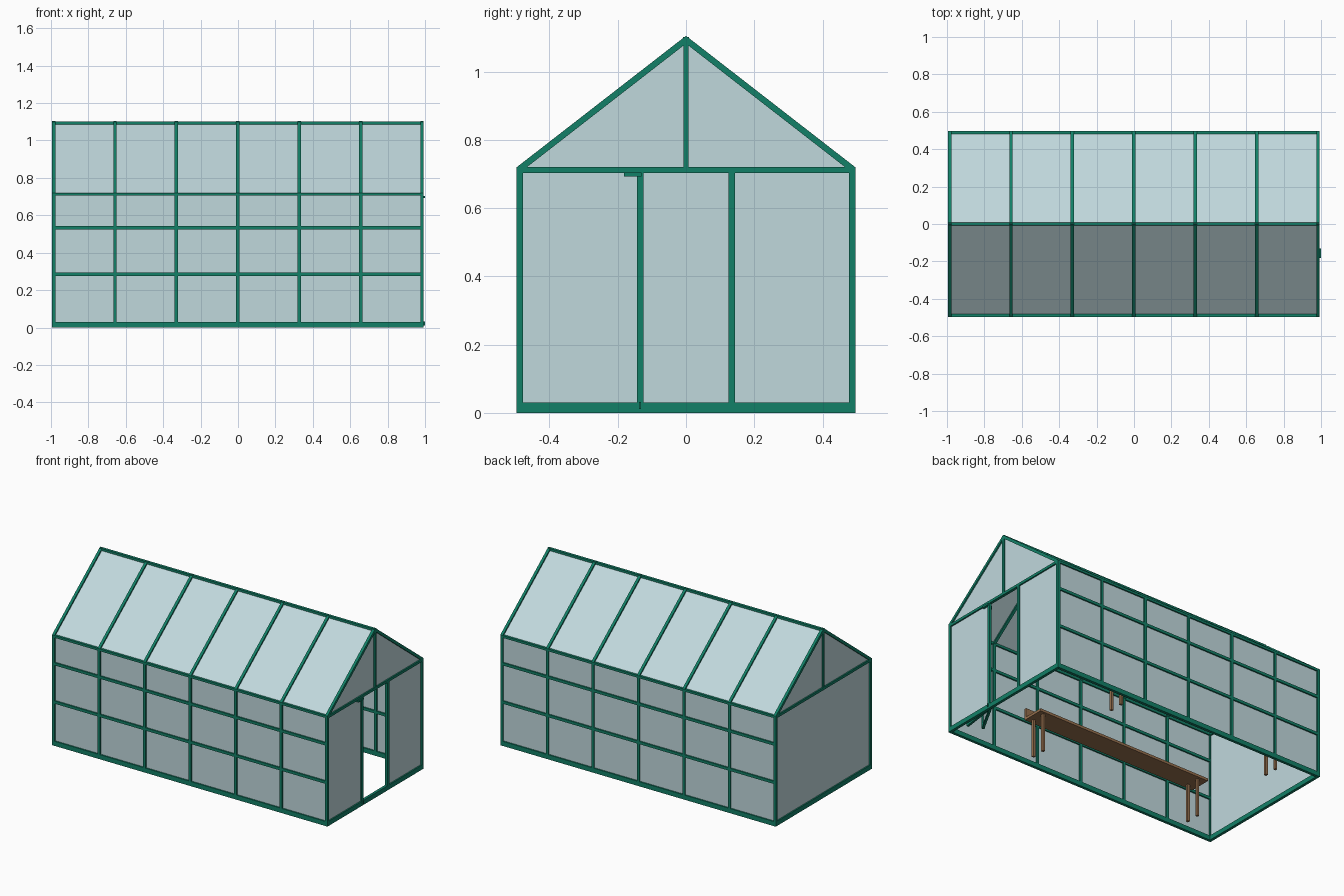
import bpy, bmesh
from mathutils import Vector, Matrix

cube = bpy.data.objects.get("Cube")
if cube:
    bpy.data.objects.remove(cube, do_unlink=True)


def material(name, color):
    m = bpy.data.materials.new(name)
    m.use_nodes = True
    rgba = (*color, 1)
    m.diffuse_color = rgba
    m.node_tree.nodes["Principled BSDF"].inputs["Base Color"].default_value = rgba
    return m


GREEN = material("green_paint", (0.006, 0.215, 0.135))
GLASS = material("pale_glass", (0.53, 0.69, 0.72))
WOOD = material("brown_wood", (0.30, 0.16, 0.075))


def finish(name, bm, mat):
    bmesh.ops.recalc_face_normals(bm, faces=bm.faces)
    mesh = bpy.data.meshes.new(name)
    bm.to_mesh(mesh)
    bm.free()
    mesh.materials.append(mat)
    obj = bpy.data.objects.new(name, mesh)
    bpy.context.collection.objects.link(obj)
    return obj


def box(name, x, y, z, mat):
    """Box from (min, max) ranges."""
    bm = bmesh.new()
    lo, hi = Vector((x[0], y[0], z[0])), Vector((x[1], y[1], z[1]))
    size = hi - lo
    bmesh.ops.create_cube(bm, size=1, matrix=Matrix.Translation((lo + hi) / 2)
                          @ Matrix.Diagonal((*size, 1)))
    return finish(name, bm, mat)


def bar(name, p, q, width, height, mat):
    """Level bar from p to q."""
    p, q = Vector(p), Vector(q)
    along = (q - p).normalized()
    side = Vector((0, 0, 1)).cross(along)
    basis = Matrix((along, side, (0, 0, 1))).transposed().to_4x4()
    bm = bmesh.new()
    bmesh.ops.create_cube(bm, size=1, matrix=Matrix.Translation((p + q) / 2) @ basis
                          @ Matrix.Diagonal(((q - p).length, width, height, 1)))
    return finish(name, bm, mat)


def pane(name, points, mat=GLASS):
    bm = bmesh.new()
    bm.faces.new([bm.verts.new(p) for p in points])
    return finish(name, bm, mat)


def chevron(name, x, half_width):
    """Pair of rafters meeting at the ridge."""
    outline = [(-HALF, EAVE), (0, RIDGE), (HALF, EAVE),
               (HALF, EAVE - DROP), (0, RIDGE - DROP), (-HALF, EAVE - DROP)]
    bm = bmesh.new()
    a = [bm.verts.new((x - half_width, *p)) for p in outline]
    b = [bm.verts.new((x + half_width, *p)) for p in outline]
    for i, j in ((0, 1), (1, 2)):
        k, m = 5 - i, 5 - j
        bm.faces.new((a[i], a[j], a[m], a[k]))
        bm.faces.new((b[i], b[j], b[m], b[k]))
        bm.faces.new((a[i], a[j], b[j], b[i]))
        bm.faces.new((a[k], a[m], b[m], b[k]))
    for i, k in ((0, 5), (2, 3)):
        bm.faces.new((a[i], a[k], b[k], b[i]))
    return finish(name, bm, GREEN)


X0, X1 = -0.995, 0.993
HALF, EAVE, RIDGE, DROP = 0.496, 0.72, 1.105, 0.023
T = 0.009                      # half thickness of the frame bars
WALL = HALF - T                # glass plane of the long walls
BAYS = 6
step = (X1 - X0 - 2 * T) / BAYS
columns = [X0 + T + i * step for i in range(BAYS + 1)]
ends = (columns[0], columns[-1])

# Rafters and wall posts
for i, x in enumerate(columns):
    chevron(f"rafter_pair_{i}", x, T)
    for s, side in ((-1, "front"), (1, "back")):
        box(f"{side}_post_{i}", (x - T, x + T),
            sorted((s * HALF, s * (HALF - 2 * T))), (0, EAVE - 0.01), GREEN)

# Long rails, glass walls and roof panes
for s, side in ((-1, "front"), (1, "back")):
    y = sorted((s * HALF, s * (HALF - 2 * T)))
    for label, z0, z1 in (("bottom", 0, 0.03), ("lower", 0.275, 0.293),
                          ("upper", 0.525, 0.543), ("eave", 0.705, EAVE)):
        box(f"{side}_{label}_rail", (X0, X1), y, (z0, z1), GREEN)
    w = s * WALL
    pane(f"{side}_wall_glass", [(X0, w, 0.003), (X1, w, 0.003),
                                (X1, w, EAVE - 0.01), (X0, w, EAVE - 0.01)])
    zr, ze = RIDGE - DROP / 2, EAVE - DROP / 2
    pane(f"{side}_roof_glass", [(X0, s * HALF, ze), (X1, s * HALF, ze),
                                (X1, 0, zr), (X0, 0, zr)])
box("ridge_beam", (X0, X1), (-T, T), (RIDGE - 0.026, RIDGE - 0.004), GREEN)

# End frames
for x, side in zip(ends, ("left_end", "right_end")):
    xr = (x - T, x + T)
    box(f"{side}_bottom_rail", xr, (-HALF, HALF), (0, 0.03), GREEN)
    box(f"{side}_eave_rail", xr, (-HALF, HALF), (0.703, EAVE), GREEN)
    box(f"{side}_gable_post", xr, (-0.008, 0.008), (0.71, RIDGE - 0.01), GREEN)
    pane(f"{side}_gable_glass", [(x, -WALL, 0.712), (x, WALL, 0.712),
                                 (x, 0, RIDGE - 0.015)])

# End glass, with a doorway at one end
DOOR = 0.134
for name, x, y0, y1 in (("closed_end_glass", ends[0], -WALL, WALL),
                        ("doorway_glass_front", ends[1], -WALL, -DOOR),
                        ("doorway_glass_back", ends[1], DOOR, WALL)):
    pane(name, [(x, y0, 0.003), (x, y1, 0.003), (x, y1, 0.712), (x, y0, 0.712)])
for s, side in ((-1, "front"), (1, "back")):
    box(f"doorway_post_{side}", (ends[1] - T, ends[1] + T),
        (s * DOOR - T, s * DOOR + T), (0, 0.71), GREEN)

# Door leaves folded inward behind the end glass, with pivots
hinge = Vector((0.968, -0.14, 0))
for i, free in enumerate((Vector((0.935, -0.385, 0)), Vector((0.85, -0.35, 0)))):
    for label, z in (("bottom", 0.022), ("top", 0.692)):
        up = Vector((0, 0, z))
        bar(f"door_{label}_rail_{i}", hinge + up, free + up, 0.014, 0.016, GREEN)
    box(f"door_stile_{i}", (free.x - 0.007, free.x + 0.007),
        (free.y - 0.007, free.y + 0.007), (0.014, 0.70), GREEN)
    low, high = Vector((0, 0, 0.02)), Vector((0, 0, 0.69))
    pane(f"door_glass_{i}", [hinge + low, free + low, free + high, hinge + high])
box("door_top_pivot", (0.98, 1.0), (-0.182, -0.13), (0.692, 0.704), GREEN)
box("door_bottom_pivot", (0.98, 1.0), (-0.138, -0.132), (0.012, 0.032), GREEN)

# Benches along both long walls
for s, side in ((-1, "front"), (1, "back")):
    box(f"{side}_bench_top", (-0.80, 0.47), sorted((s * 0.285, s * 0.425)),
        (0.245, 0.262), WOOD)
    box(f"{side}_bench_back_board", (-0.80, 0.47), sorted((s * 0.415, s * 0.428)),
        (0.245, 0.32), WOOD)
    for i, x in enumerate((-0.74, 0.43)):
        for j, y in enumerate((0.31, 0.395)):
            box(f"{side}_bench_leg_{i}_{j}", (x - 0.008, x + 0.008),
                (s * y - 0.008, s * y + 0.008), (0, 0.25), WOOD)
